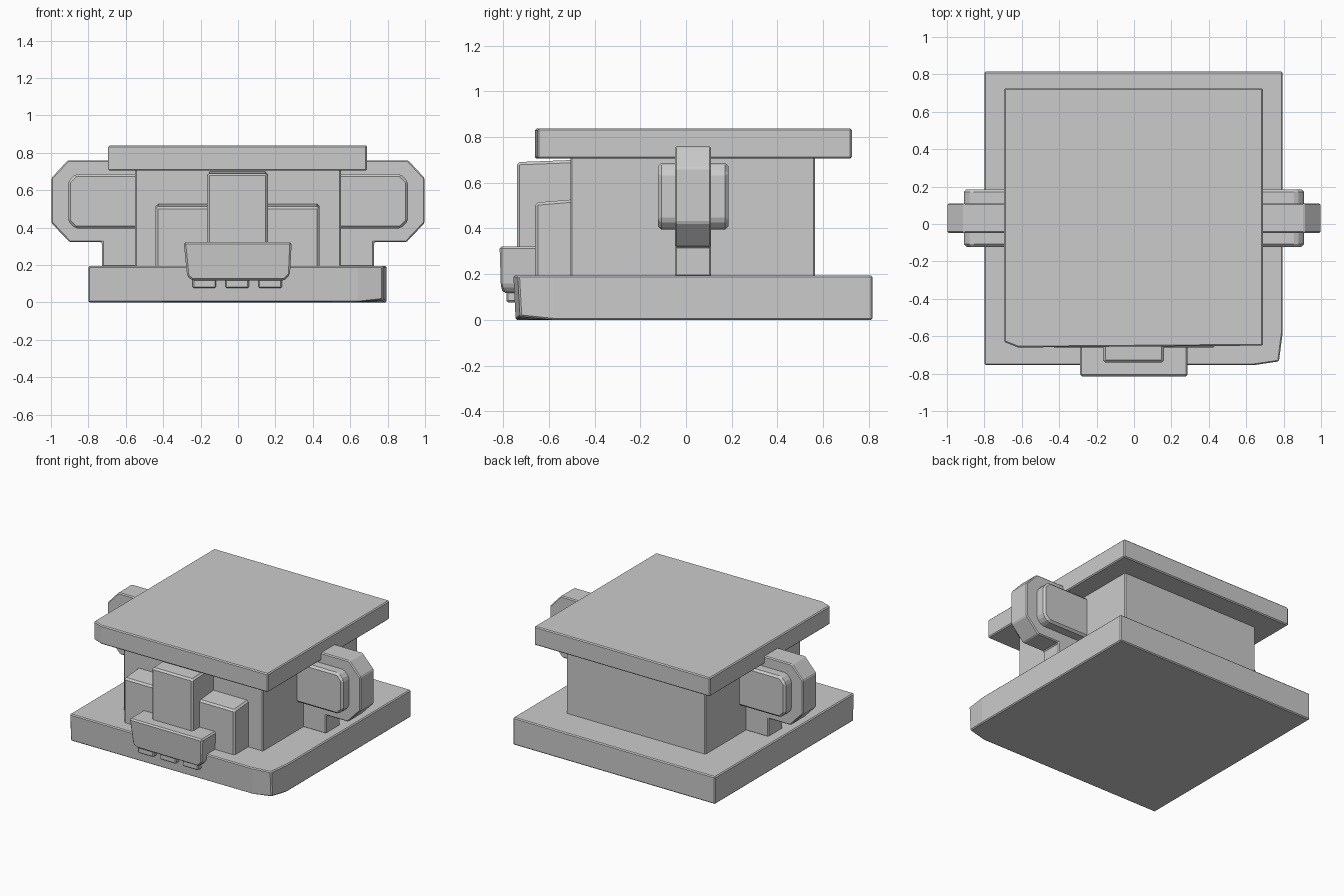
import bpy, bmesh

if "Cube" in bpy.data.objects:
    bpy.data.objects.remove(bpy.data.objects["Cube"])


def prism(name, pts, axis, lo, hi, bevel=0.007, mirror=False, edit=None):
    """Extrude a 2D outline along axis: 'z' takes (x, y), 'y' takes (x, z), 'x' takes (y, z)."""
    place = {'z': lambda a, b, h: (a, b, h),
             'y': lambda a, b, h: (a, h, b),
             'x': lambda a, b, h: (h, a, b)}[axis]
    bm = bmesh.new()
    low = [bm.verts.new(place(a, b, lo)) for a, b in pts]
    high = [bm.verts.new(place(a, b, hi)) for a, b in pts]
    bm.faces.new(low)
    bm.faces.new(high)
    n = len(pts)
    for i in range(n):
        j = (i + 1) % n
        bm.faces.new((low[i], low[j], high[j], high[i]))
    if edit:
        for v in bm.verts:
            edit(v.co)
    bmesh.ops.recalc_face_normals(bm, faces=bm.faces)
    me = bpy.data.meshes.new(name)
    bm.to_mesh(me)
    bm.free()
    ob = bpy.data.objects.new(name, me)
    bpy.context.collection.objects.link(ob)
    if bevel:
        m = ob.modifiers.new("edge_bevel", 'BEVEL')
        m.width = bevel
        m.segments = 1
    if mirror:
        ob.modifiers.new("mirror", 'MIRROR')
    return ob


def box(name, x0, x1, y0, y1, z0, z1, **kw):
    return prism(name, [(x0, y0), (x1, y0), (x1, y1), (x0, y1)], 'z', z0, z1, **kw)


# Base slab with a worn front right corner
def wear_base(co):
    if co.z < 0.1 and co.y < -0.7:
        co.y += 0.01
        if co.x > 0.7:
            co.z += 0.015

prism("base_slab", [(-0.80, -0.755), (0.64, -0.755), (0.775, -0.735), (0.795, -0.58),
                    (0.795, 0.815), (-0.80, 0.815)], 'z', 0, 0.195, edit=wear_base)

# Core block
box("core_block", -0.55, 0.55, -0.505, 0.565, 0.18, 0.72)

# Top slab with a worn front left corner
prism("top_slab", [(-0.62, -0.66), (0.69, -0.65), (0.69, 0.725), (-0.695, 0.725),
                   (-0.695, -0.63)], 'z', 0.705, 0.838)

# Side handles: octagonal plate on a stem, with a thicker boss through it
prism("side_handle", [(0.52, 0.19), (0.727, 0.19), (0.727, 0.322), (0.90, 0.322),
                      (0.998, 0.425), (0.998, 0.665), (0.91, 0.76), (0.52, 0.76)],
      'y', -0.048, 0.11, mirror=True)
prism("handle_boss", [(0.52, 0.395), (0.87, 0.395), (0.91, 0.435), (0.91, 0.645),
                      (0.87, 0.687), (0.52, 0.687)],
      'y', -0.122, 0.185, bevel=0.014, mirror=True)


# Front panel, slightly slumped on the right
def wear_panel(co):
    if co.z > 0.4 and co.y < -0.6:
        co.z -= 0.015

box("front_panel", -0.44, 0.435, -0.66, -0.48, 0.18, 0.528, bevel=0.012, edit=wear_panel)


# Central front pillar
def wear_pillar(co):
    if co.z > 0.6 and co.y < -0.7:
        co.z -= 0.01

box("front_pillar", -0.165, 0.16, -0.74, -0.48, 0.18, 0.70, bevel=0.012, edit=wear_pillar)


# Front jaw block, tapering under
def wear_jaw(co):
    if co.z < 0.15 and co.y < -0.7:
        co.y += 0.015

prism("front_jaw", [(-0.245, 0.118), (0.25, 0.118), (0.278, 0.15), (0.287, 0.322),
                    (-0.29, 0.322), (-0.272, 0.14)], 'y', -0.815, -0.62, bevel=0.01, edit=wear_jaw)

# Three small teeth under the jaw
for i, x in enumerate((-0.18, -0.005, 0.172)):
    box(f"jaw_tooth_{i + 1}", x - 0.063, x + 0.063, -0.785, -0.70, 0.077, 0.13)
